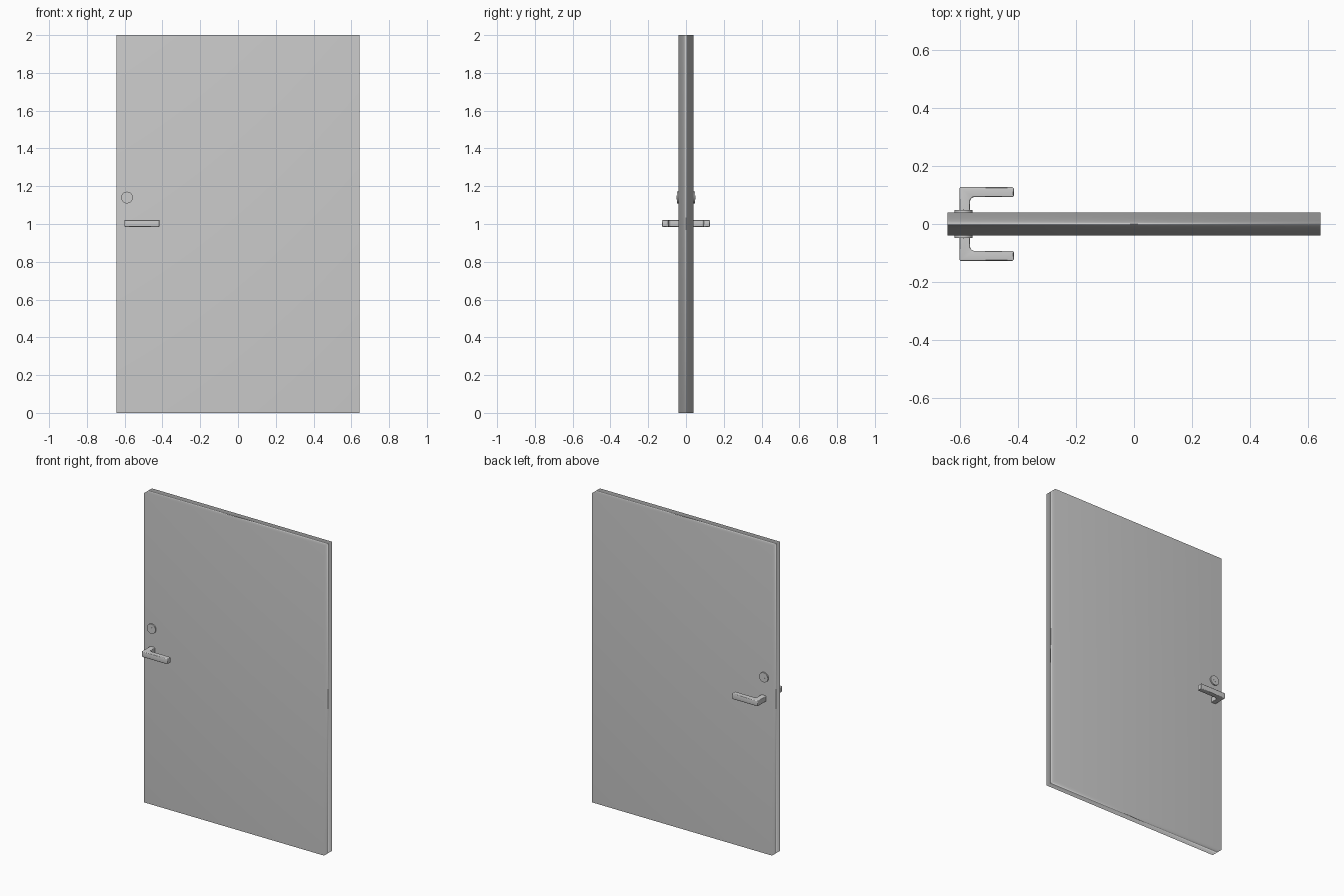
import bpy, bmesh, math
from mathutils import Matrix, Vector

cube = bpy.data.objects.get("Cube")
if cube:
    bpy.data.objects.remove(cube, do_unlink=True)

grey = bpy.data.materials.new("satin_grey")
grey.use_nodes = True
grey.diffuse_color = (0.6, 0.6, 0.6, 1)
grey.node_tree.nodes["Principled BSDF"].inputs["Base Color"].default_value = (0.6, 0.6, 0.6, 1)


def finish(name, bm, smooth=True):
    """Turn a bmesh into an object in the shared grey."""
    bmesh.ops.recalc_face_normals(bm, faces=bm.faces)
    for f in bm.faces:
        f.smooth = smooth
    mesh = bpy.data.meshes.new(name)
    bm.to_mesh(mesh)
    bm.free()
    mesh.materials.append(grey)
    obj = bpy.data.objects.new(name, mesh)
    bpy.context.collection.objects.link(obj)
    return obj


def soften(obj):
    """Let the large faces lead the smooth shading."""
    mod = obj.modifiers.new("area_normals", 'WEIGHTED_NORMAL')
    mod.mode = 'FACE_AREA'
    mod.weight = 50


def prism(points, direction):
    """Extrude a closed profile along a direction."""
    bm = bmesh.new()
    face = bm.faces.new([bm.verts.new(p) for p in points])
    out = bmesh.ops.extrude_face_region(bm, geom=[face])
    verts = [g for g in out["geom"] if isinstance(g, bmesh.types.BMVert)]
    bmesh.ops.translate(bm, verts=verts, vec=Vector(direction))
    return bm


def disc(name, x, y, z, radius, depth, sides=32):
    """Flat round part facing along y."""
    bm = bmesh.new()
    place = Matrix.Translation((x, y, z)) @ Matrix.Rotation(math.pi / 2, 4, 'X')
    bmesh.ops.create_cone(bm, cap_ends=True, segments=sides, radius1=radius,
                          radius2=radius, depth=depth, matrix=place)
    obj = finish(name, bm, smooth=False)
    for f in obj.data.polygons:
        f.use_smooth = abs(f.normal.y) < 0.5
    return obj


# Door leaf
W, T = 0.644, 0.04
leaf = prism([(-W, -T, 0), (W, -T, 0), (W, T, 0), (-W, T, 0)], (0, 0, 2))
soften(finish("door_leaf", leaf))

LOCK_X, LOCK_Z = -0.588, 1.14
for side, s in (("front", -1), ("back", 1)):
    # Lever handle: neck and grip as one elbow with a chamfered inner corner
    outline = [(-0.602, 0.03), (-0.602, 0.127), (-0.415, 0.127), (-0.415, 0.093),
               (-0.556, 0.093), (-0.566, 0.083), (-0.566, 0.03)]
    bm = prism([(x, s * y, 0.985) for x, y in outline], (0, 0, 0.037))
    bmesh.ops.bevel(bm, geom=bm.edges[:], offset=0.004, segments=1, affect='EDGES')
    soften(finish(side + "_lever_handle", bm))

    # Lock: round escutcheon, plug and keyhole slot
    disc(side + "_lock_escutcheon", LOCK_X, s * 0.042, LOCK_Z, 0.031, 0.012)
    disc(side + "_lock_plug", LOCK_X, s * 0.048, LOCK_Z, 0.010, 0.002, 20)
    w, h, y = 0.002, 0.007, s * 0.0485
    slot = prism([(LOCK_X - w, y, LOCK_Z - h), (LOCK_X + w, y, LOCK_Z - h),
                  (LOCK_X + w, y, LOCK_Z + h), (LOCK_X - w, y, LOCK_Z + h)],
                 (0, s * 0.001, 0))
    finish(side + "_keyhole_slot", slot, smooth=False)
